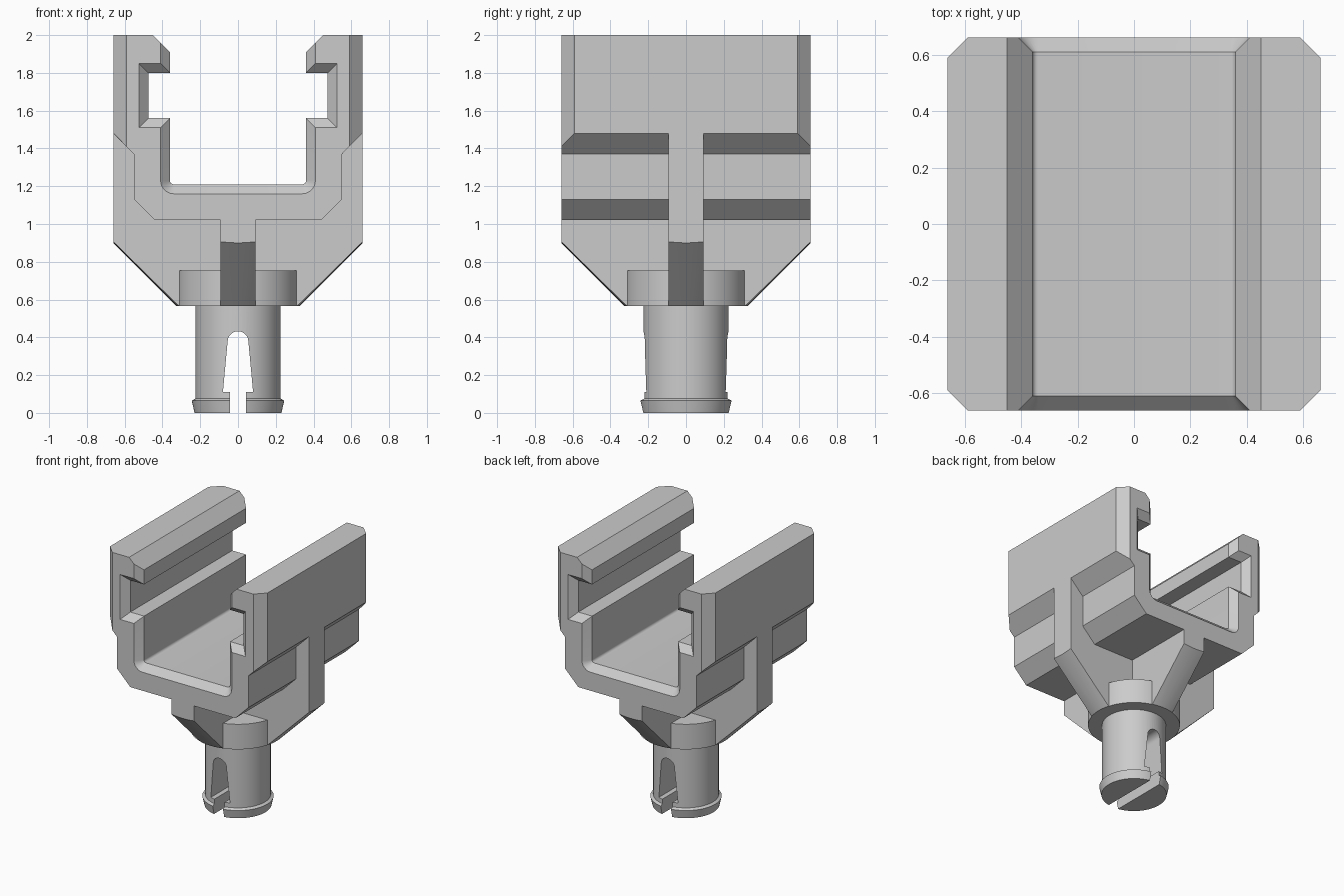
import bpy, bmesh, math

if "Cube" in bpy.data.objects:
    bpy.data.objects.remove(bpy.data.objects["Cube"])

grey = bpy.data.materials.new("light grey plastic")
grey.diffuse_color = (0.6, 0.6, 0.6, 1)
grey.use_nodes = True
grey.node_tree.nodes["Principled BSDF"].inputs["Base Color"].default_value = grey.diffuse_color


def loft(name, rings):
    """Solid skinned through closed rings of equal point count, capped at both ends."""
    bm = bmesh.new()
    loops = [[bm.verts.new(p) for p in ring] for ring in rings]
    n = len(loops[0])
    for a, b in zip(loops, loops[1:]):
        for i in range(n):
            j = (i + 1) % n
            bm.faces.new((a[i], a[j], b[j], b[i]))
    bm.faces.new(loops[0])
    bm.faces.new(loops[-1])
    bmesh.ops.recalc_face_normals(bm, faces=bm.faces)
    mesh = bpy.data.meshes.new(name)
    bm.to_mesh(mesh)
    bm.free()
    mesh.materials.append(grey)
    ob = bpy.data.objects.new(name, mesh)
    bpy.context.collection.objects.link(ob)
    return ob


def prism(name, half_pts, half_depth):
    """Right half of an x-z outline, mirrored and extruded along y."""
    pts = half_pts + [(-x, z) for x, z in reversed(half_pts)]
    return loft(name, [[(x, y, z) for x, z in pts] for y in (-half_depth, half_depth)])


def lathe(name, profile, seg=64):
    return loft(name, [[(r * math.cos(t), r * math.sin(t), z)
                        for t in (2 * math.pi * i / seg for i in range(seg))]
                       for r, z in profile])


def boolean(ob, other, op):
    mod = ob.modifiers.new(op, 'BOOLEAN')
    mod.operation, mod.solver, mod.object = op, 'EXACT', other
    bpy.context.view_layer.objects.active = ob
    bpy.ops.object.modifier_apply(modifier=mod.name)
    bpy.data.objects.remove(other)


W = 0.66


def channel_section(y, flare):
    """Clip channel cross-section; flare widens the opening at the ends."""
    f = flare
    half = [(0.45, 2), (0.36 + f, 1.91 + f), (0.36 + f, 1.80 + f), (0.475 + f, 1.80 + f),
            (0.475 + f, 1.56 - f), (0.36 + f, 1.56 - f)]
    for i in range(7):                                   # rounded floor corner
        t = math.pi / 2 * i / 6
        half.append((0.34 + (0.02 + f) * math.cos(t), 1.23 - (0.02 + f) * math.sin(t)))
    outer = [(0.44, 1.02), (0.55, 1.13), (0.55, 1.37), (W, 1.48), (W, 2)]
    right = outer + half
    return [(x, y, z) for x, z in right] + [(-x, y, z) for x, z in reversed(right)]


# Channel with flared ends and chamfered vertical corners
body = loft("clip_body", [channel_section(-W, 0.05), channel_section(-0.61, 0),
                          channel_section(0.61, 0), channel_section(W, 0.05)])
diamond = [(1.25, 0), (0, 1.25), (-1.25, 0), (0, -1.25)]
boolean(body, loft("corner_cutter", [[(x, y, z) for x, y in diamond] for z in (0.5, 2.5)]),
        'INTERSECT')

# Crossed ribs under the channel, trimmed by a cone
BASE = 0.565
rib_outlines = {"side_rib": ([(W, 0.5), (W, 1.48), (0.45, 1.48), (0.45, 1.08)], 0.093),
                "front_rib": ([(0.093, 0.5), (0.093, 1.1)], W)}
for name, (outline, depth) in rib_outlines.items():
    rib = prism(name, outline, depth)
    boolean(rib, lathe("rib_cone", [(0.325, BASE), (1.325, BASE + 1), (1.325, 2.5)], 96),
            'INTERSECT')
    boolean(body, rib, 'UNION')

# Round collar where the ribs meet the pin
boolean(body, lathe("collar", [(0.324, BASE), (0.324, 0.755)]), 'UNION')

# Split snap pin with a lipped tip and a keyhole slot
pin = lathe("snap_pin", [(0.23, 0), (0.245, 0.065), (0.225, 0.076), (0.225, 0.62)])
slot = [(0.043, -0.1), (0.043, 0.11), (0.08, 0.11)]
slot += [(0.055 * math.cos(t), 0.377 + 0.055 * math.sin(t))
         for t in (math.pi / 2 * i / 8 for i in range(8))] + [(0.003, 0.432)]
boolean(pin, prism("slot_cutter", slot, 0.5), 'DIFFERENCE')

# Smooth round surfaces, keep edges sharp
for ob in (body, pin):
    bpy.ops.object.select_all(action='DESELECT')
    ob.select_set(True)
    bpy.context.view_layer.objects.active = ob
    bpy.ops.object.shade_smooth_by_angle(angle=math.radians(25))
